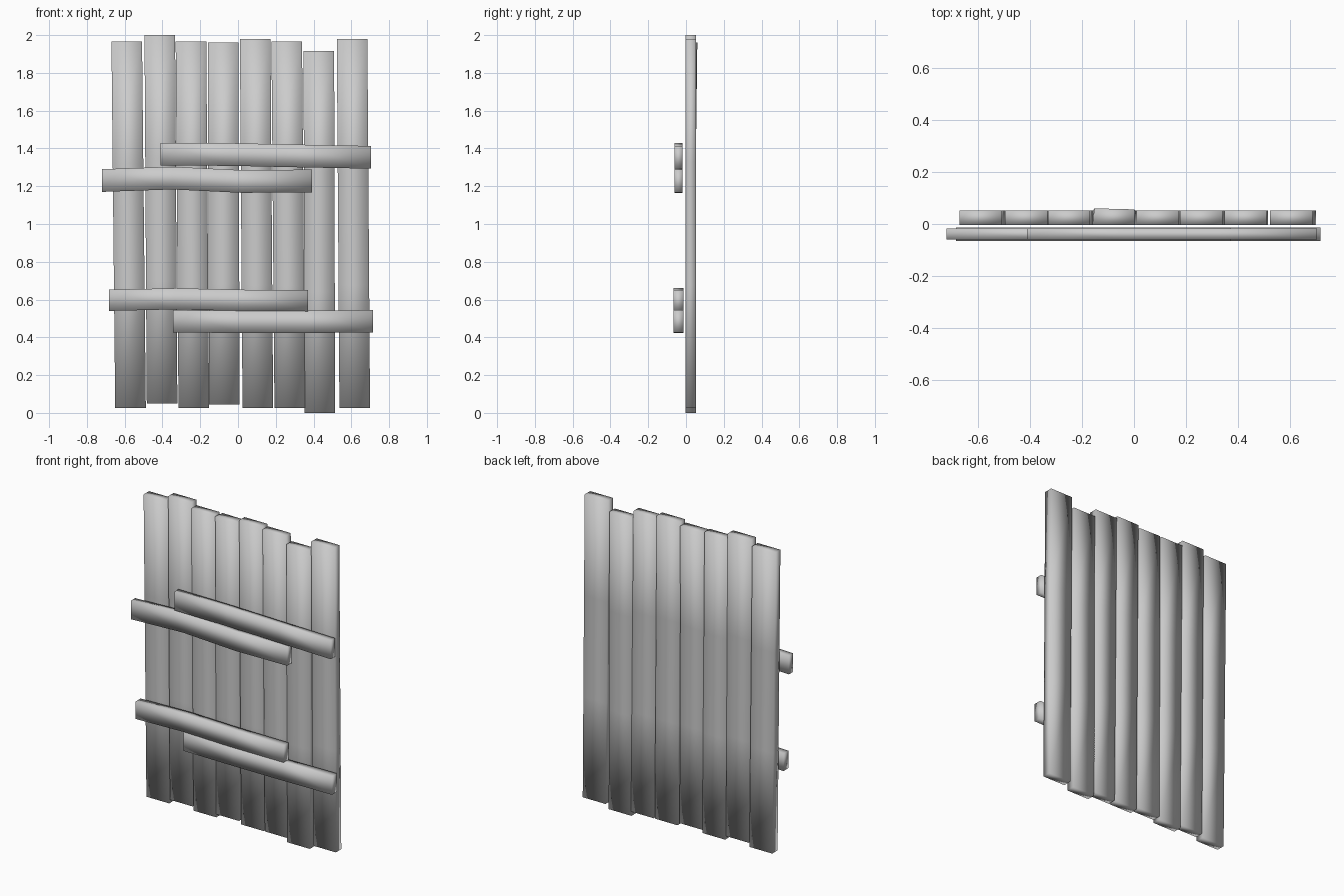
import bpy, bmesh
from mathutils import Vector

cube = bpy.data.objects.get("Cube")
if cube:
    bpy.data.objects.remove(cube)

grey = bpy.data.materials.new("plain_grey")
grey.use_nodes = True
colour = (0.6, 0.6, 0.6, 1)
grey.diffuse_color = colour
grey.node_tree.nodes["Principled BSDF"].inputs["Base Color"].default_value = colour


def board(name, rings):
    """Smooth board skinned through a row of four-cornered rings."""
    bm = bmesh.new()
    loops = [[bm.verts.new(p) for p in ring] for ring in rings]
    for a, b in zip(loops, loops[1:]):
        for i in range(4):
            j = (i + 1) % 4
            bm.faces.new((a[i], a[j], b[j], b[i]))
    bm.faces.new(loops[0])
    bm.faces.new(loops[-1])
    bmesh.ops.recalc_face_normals(bm, faces=bm.faces)
    for f in bm.faces:
        f.smooth = True
    mesh = bpy.data.meshes.new(name)
    bm.to_mesh(mesh)
    bm.free()
    mesh.materials.append(grey)
    obj = bpy.data.objects.new(name, mesh)
    bpy.context.collection.objects.link(obj)


# Upright planks: left edge at the bottom and top, bottom z, top z
planks = [
    (-0.65, -0.67, 0.025, 1.965), (-0.483, -0.495, 0.05, 2.0),
    (-0.315, -0.33, 0.025, 1.965), (-0.153, -0.16, 0.045, 1.96),
    (0.024, 0.01, 0.027, 1.98), (0.193, 0.177, 0.027, 1.965),
    (0.352, 0.347, 0.0, 1.915), (0.537, 0.523, 0.027, 1.98),
]
WIDTH = 0.162
for n, (x_low, x_high, z_low, z_high) in enumerate(planks):
    rings = []
    for k in range(4):
        t = k / 3
        x = x_low + (x_high - x_low) * t
        z = z_low + (z_high - z_low) * t
        # One plank is slightly warped backwards at its top
        warp = 0.008 if n == 3 and k == 3 else 0
        rings.append([(x, -0.003, z), (x + WIDTH, -0.003, z),
                      (x + WIDTH, 0.052 + warp / 2, z),
                      (x + warp, 0.052 + warp, z)])
    board(f"plank_{n + 1}", rings)

# Cross rails: x range, y range, height, centre z at four stations
rails = {
    "upper_rail_left": (-0.41, 0.703, -0.06, -0.018, 0.12, (1.37, 1.368, 1.36, 1.353)),
    "upper_rail_right": (-0.72, 0.392, -0.06, -0.018, 0.12, (1.23, 1.243, 1.225, 1.228)),
    "lower_rail_right": (-0.684, 0.37, -0.065, -0.014, 0.112, (0.596, 0.604, 0.596, 0.594)),
    "lower_rail_left": (-0.343, 0.715, -0.065, -0.014, 0.118, (0.485, 0.482, 0.482, 0.485)),
}
for name, (x0, x1, y0, y1, height, centres) in rails.items():
    rings = []
    for k, z in enumerate(centres):
        x = x0 + (x1 - x0) * k / 3
        low, high = z - height / 2, z + height / 2
        rings.append([(x, y0, low), (x, y1, low), (x, y1, high), (x, y0, high)])
    board(name, rings)
